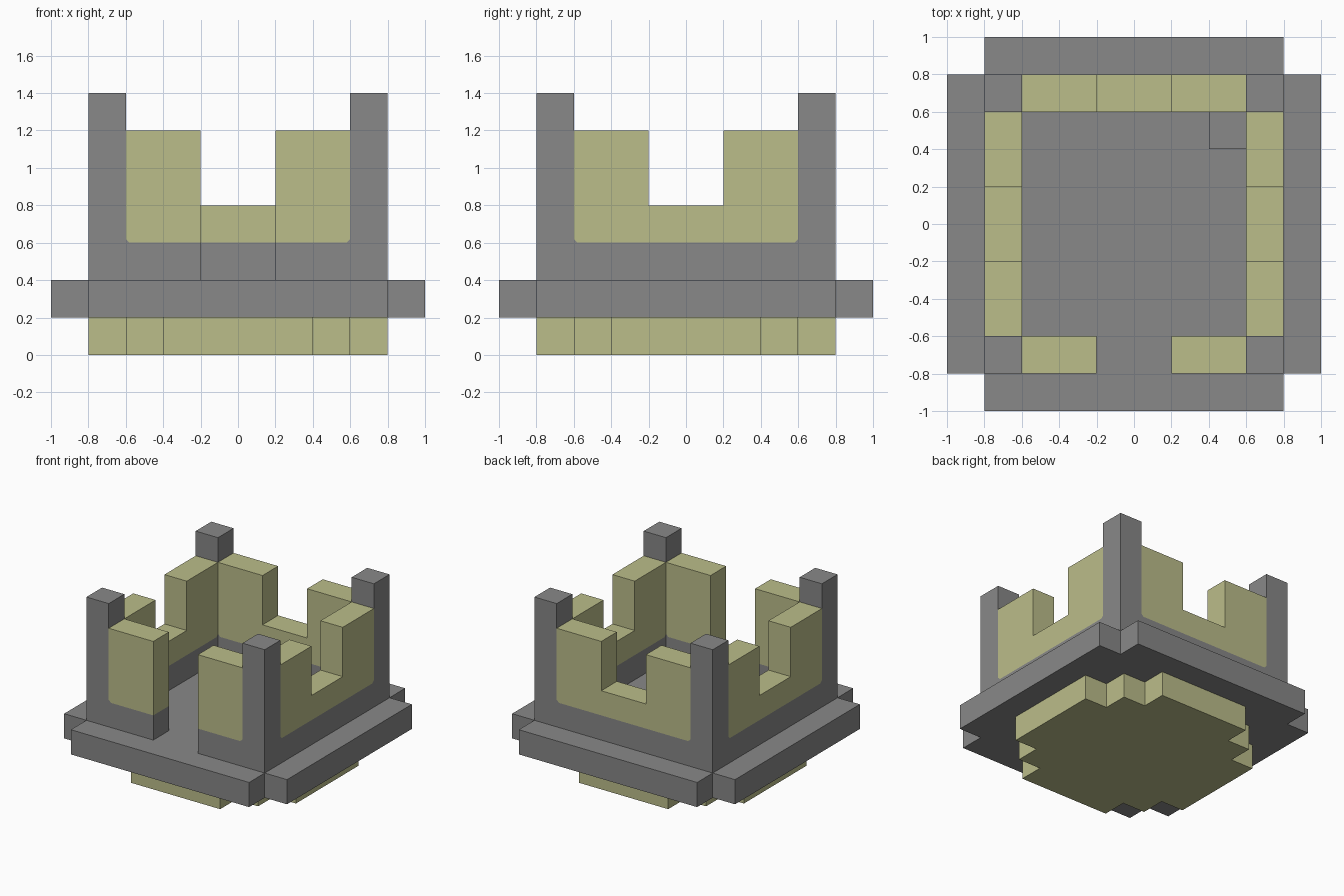
import bpy, bmesh
from math import pi
from mathutils import Matrix

cube = bpy.data.objects.get("Cube")
if cube:
    bpy.data.objects.remove(cube, do_unlink=True)


def material(name, rgb):
    m = bpy.data.materials.new(name)
    m.use_nodes = True
    m.diffuse_color = (*rgb, 1)
    m.node_tree.nodes["Principled BSDF"].inputs["Base Color"].default_value = (*rgb, 1)
    return m


STONE = material("grey_stone", (0.246, 0.246, 0.246))
SAND = material("pale_sand", (0.497, 0.508, 0.254))


def prism(name, outline, start, end, mat, turn=None):
    """Extrude a flat outline; with a turn it stands upright and faces that way."""
    bm = bmesh.new()
    face = bm.faces.new([bm.verts.new((u, v, start)) for u, v in outline])
    out = bmesh.ops.extrude_face_region(bm, geom=[face])
    moved = [g for g in out["geom"] if isinstance(g, bmesh.types.BMVert)]
    bmesh.ops.translate(bm, verts=moved, vec=(0, 0, end - start))
    if turn is not None:
        bm.transform(Matrix.Rotation(turn, 4, "Z") @ Matrix.Rotation(pi / 2, 4, "X"))
    bmesh.ops.recalc_face_normals(bm, faces=bm.faces)
    mesh = bpy.data.meshes.new(name)
    bm.to_mesh(mesh)
    bm.free()
    mesh.materials.append(mat)
    obj = bpy.data.objects.new(name, mesh)
    bpy.context.collection.objects.link(obj)
    return obj


def four_way(quarter):
    """Repeat a corner's points around all four quarters."""
    points = []
    for _ in range(4):
        points += quarter
        quarter = [(-y, x) for x, y in quarter]
    return points


def rectangle(x0, x1, y0, y1):
    return [(x0, y0), (x1, y0), (x1, y1), (x0, y1)]


def mirrored(points):
    return [(-x, z) for x, z in points]


# Stepped foundation and notched-corner platform
prism("foundation", four_way([(.8, .4), (.6, .4), (.6, .6), (.4, .6), (.4, .8)]), 0, .2, SAND)
prism("platform", four_way([(1, .8), (.8, .8), (.8, 1)]), .2, .4, STONE)

# Corner posts
for x, side in ((.6, "left"), (-.8, "right")):
    for y, end in ((-.8, "front"), (.6, "back")):
        prism(f"{end}_{side}_post", rectangle(x, x + .2, y, y + .2), .4, 1.4, STONE)

# Three notched walls on stone plinths, with small chamfers by the posts
plinth_half = [(.6, .4), (.6, .62), (.58, .6)]
wall_half = [(.58, .6), (.6, .62), (.6, 1.2), (.2, 1.2), (.2, .8)]
for name, turn in (("left", pi / 2), ("back", pi), ("right", -pi / 2)):
    prism(f"{name}_plinth", plinth_half + mirrored(plinth_half)[::-1], .6, .8, STONE, turn)
    prism(f"{name}_wall", wall_half + mirrored(wall_half)[::-1], .6, .8, SAND, turn)

# Front wall, split by the open gateway
gate_plinth = [(.2, .4), (.6, .4), (.6, .62), (.58, .6), (.2, .6)]
gate_wall = [(.2, .6), (.58, .6), (.6, .62), (.6, 1.2), (.2, 1.2)]
for side, shape in (("left", list), ("right", mirrored)):
    prism(f"front_{side}_plinth", shape(gate_plinth), .6, .8, STONE, 0)
    prism(f"front_{side}_wall", shape(gate_wall), .6, .8, SAND, 0)

# Single block in the courtyard corner
prism("courtyard_block", rectangle(.4, .6, .4, .6), .4, .6, STONE)
